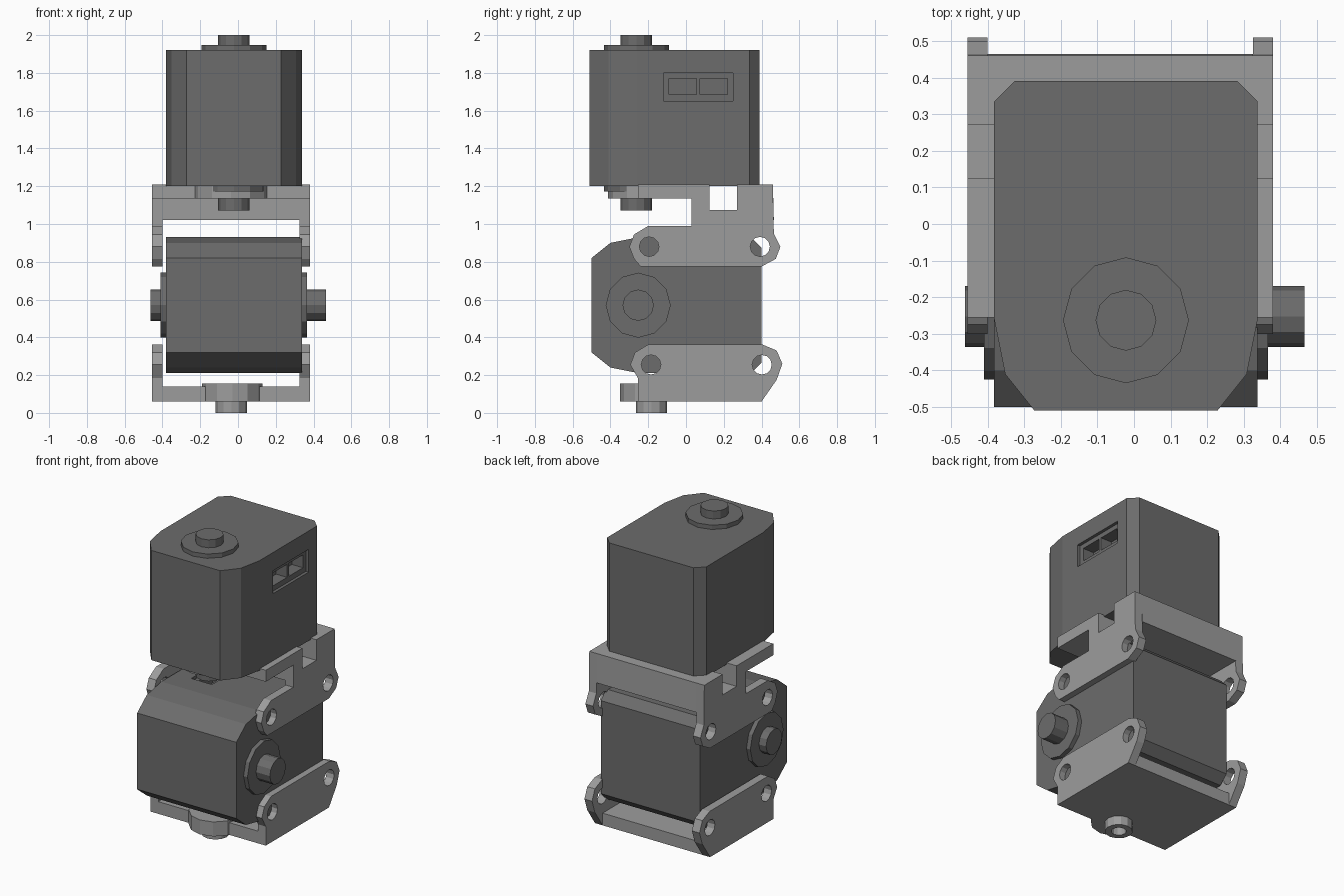
import bpy, bmesh, math
from mathutils import Matrix, Vector

if "Cube" in bpy.data.objects:
    bpy.data.objects.remove(bpy.data.objects["Cube"])


def material(name, value):
    mat = bpy.data.materials.new(name)
    mat.use_nodes = True
    colour = (value, value, value, 1)
    mat.diffuse_color = colour
    mat.node_tree.nodes["Principled BSDF"].inputs["Base Color"].default_value = colour
    return mat


DARK = material("dark grey casing", 0.15)
LIGHT = material("light grey bracket", 0.335)

# Local z becomes world x, local x becomes world y, local y becomes world z
SIDEWAYS = Matrix(((0, 0, 1, 0), (1, 0, 0, 0), (0, 1, 0, 0), (0, 0, 0, 1)))


def prism(name, points, low, high, mat, matrix=Matrix()):
    """Extrude a flat outline from low to high along local z."""
    bm = bmesh.new()
    face = bm.faces.new([bm.verts.new((x, y, low)) for x, y in points])
    grown = bmesh.ops.extrude_face_region(bm, geom=[face])["geom"]
    top = [v for v in grown if isinstance(v, bmesh.types.BMVert)]
    bmesh.ops.translate(bm, verts=top, vec=(0, 0, high - low))
    bmesh.ops.transform(bm, matrix=matrix, verts=bm.verts)
    bmesh.ops.recalc_face_normals(bm, faces=bm.faces)
    mesh = bpy.data.meshes.new(name)
    bm.to_mesh(mesh)
    bm.free()
    mesh.materials.append(mat)
    obj = bpy.data.objects.new(name, mesh)
    bpy.context.collection.objects.link(obj)
    return obj


def ring(x, y, radius, sides=12):
    return [(x + radius * math.cos(math.tau * i / sides),
             y + radius * math.sin(math.tau * i / sides)) for i in range(sides)]


def rect(x0, y0, x1, y1):
    return [(x0, y0), (x1, y0), (x1, y1), (x0, y1)]


def cut(obj, cutters):
    """Subtract the cutters, keep the result and discard the cutters."""
    for cutter in cutters:
        cutter.hide_render = True
        mod = obj.modifiers.new("cut", 'BOOLEAN')
        mod.operation = 'DIFFERENCE'
        mod.solver = 'EXACT'
        mod.object = cutter
    graph = bpy.context.evaluated_depsgraph_get()
    mesh = bpy.data.meshes.new_from_object(obj.evaluated_get(graph))
    obj.modifiers.clear()
    obj.data = mesh
    for cutter in cutters:
        bpy.data.objects.remove(cutter)


def servo(prefix, matrix):
    # Casing with chamfered corners, mirrored across its middle
    half = [(0.305, 0.39), (0.36, 0.335), (0.36, -0.26), (0.33, -0.41), (0.25, -0.51)]
    outline = half + [(-x, y) for x, y in reversed(half)]
    body = prism(prefix + "_casing", outline, -0.36, 0.36, DARK, matrix)
    # Socket: shallow recess with two deeper pockets
    side = matrix @ SIDEWAYS
    cut(body, [
        prism("recess_cutter", rect(-0.12, 0.09, 0.25, 0.24), 0.34, 0.4, DARK, side),
        prism("pocket_cutter", rect(-0.09, 0.125, 0.055, 0.21), 0.26, 0.38, DARK, side),
        prism("pocket_cutter", rect(0.075, 0.125, 0.22, 0.21), 0.26, 0.38, DARK, side)])
    # Flange and shaft at both ends of the axis
    y = -0.263
    prism(prefix + "_upper_flange", ring(0, y, 0.172), 0.35, 0.388, DARK, matrix)
    prism(prefix + "_upper_shaft", ring(0, y, 0.083), 0.35, 0.44, DARK, matrix)
    prism(prefix + "_lower_flange", ring(0, y, 0.172), -0.388, -0.35, DARK, matrix)
    prism(prefix + "_lower_shaft", ring(0, y, 0.083), -0.488, -0.35, DARK, matrix)


def side_plates(prefix, outline, holes):
    for side, low, high in (("right", -0.455, -0.4), ("left", 0.325, 0.38)):
        plate = prism(f"{prefix}_{side}_plate", outline, low, high, LIGHT, SIDEWAYS)
        cut(plate, [prism("hole_cutter", ring(y, z, 0.052), low - 0.05, high + 0.05,
                          LIGHT, SIDEWAYS) for y, z in holes])


# Upper motor stands upright, lower motor lies across
servo("upper_motor", Matrix.Translation((-0.022, 0, 1.56)))
servo("lower_motor", Matrix.Translation((-0.022, 0.01, 0.57))
      @ Matrix.Rotation(-math.pi / 2, 4, 'Y'))

# Upper bracket: notched top, shared by the side plates and the crosspiece
notched_top = [(0.46, 1.21), (0.27, 1.21), (0.27, 1.075), (0.125, 1.075),
               (0.125, 1.21), (-0.255, 1.21), (-0.255, 1.135), (0.03, 1.135)]
side_plates("upper_bracket", notched_top + [
    (0.03, 0.99), (-0.2, 0.99), (-0.275, 0.945), (-0.3, 0.88), (-0.275, 0.815),
    (-0.24, 0.775), (0.4, 0.775), (0.475, 0.815), (0.5, 0.88), (0.465, 0.95)],
    [(-0.195, 0.88), (0.392, 0.88)])
prism("upper_bracket_crosspiece", notched_top + [(0.03, 1.02), (0.465, 1.02)],
      -0.4, 0.325, LIGHT, SIDEWAYS)
prism("upper_bracket_boss", ring(-0.037, -0.21, 0.203), 1.135, 1.2, LIGHT)

# Lower bracket: base plate with raised sides
side_plates("lower_bracket", [
    (-0.255, 0.06), (0.4, 0.06), (0.48, 0.175), (0.51, 0.26), (0.48, 0.33),
    (0.405, 0.362), (-0.2, 0.362), (-0.27, 0.32), (-0.295, 0.255), (-0.255, 0.185)],
    [(-0.185, 0.255), (0.402, 0.255)])
prism("lower_bracket_base", rect(-0.4, -0.255, 0.325, 0.4), 0.06, 0.14, LIGHT)
prism("lower_bracket_boss", ring(-0.03, -0.19, 0.16), 0.06, 0.155, LIGHT)
pin = prism("lower_bracket_pin", ring(-0.035, -0.183, 0.083), 0, 0.07, LIGHT)
cut(pin, [prism("bore_cutter", ring(-0.035, -0.183, 0.045), -0.05, 0.06, LIGHT)])
